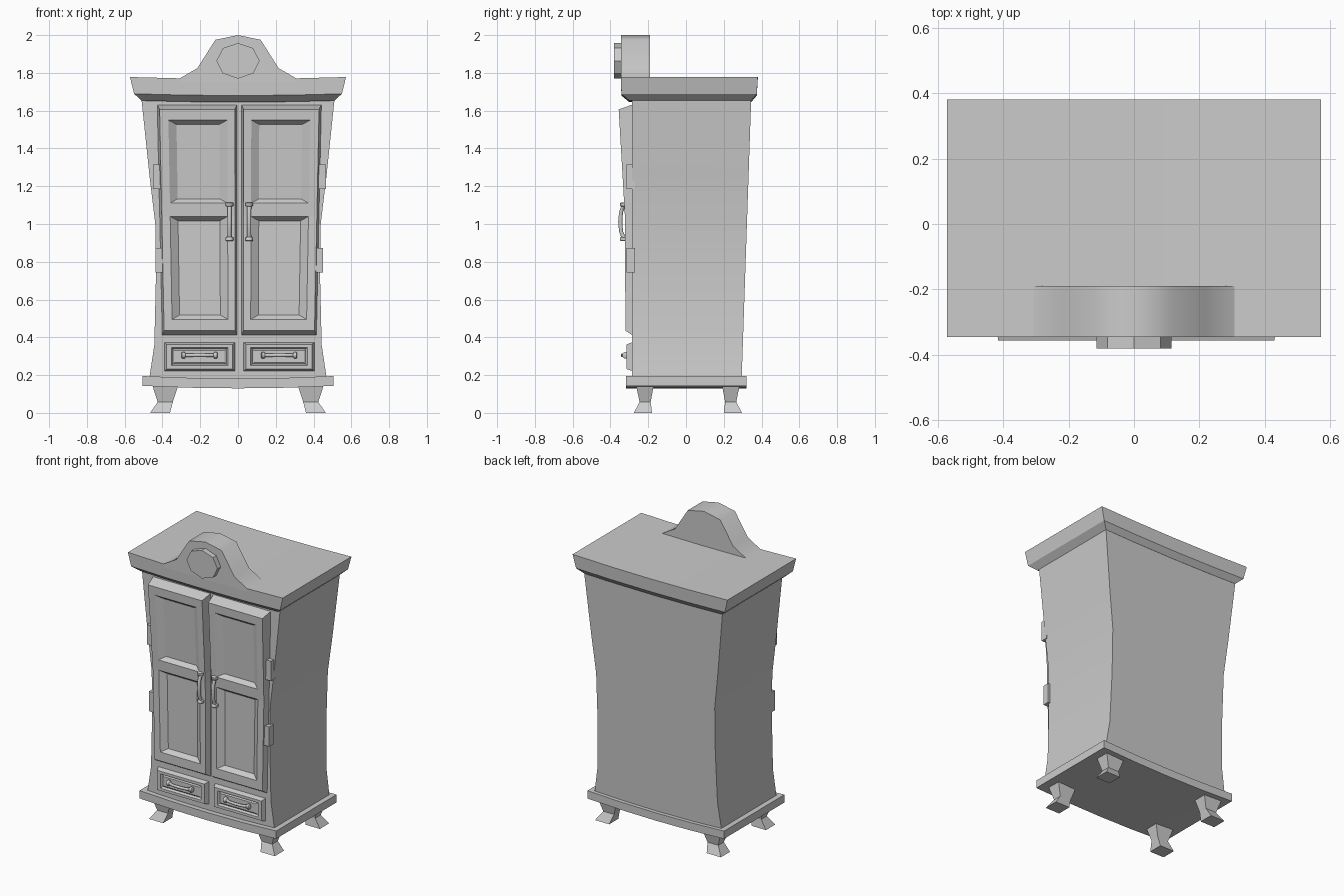
import bpy, bmesh, math
from mathutils import Vector

if "Cube" in bpy.data.objects:
    bpy.data.objects.remove(bpy.data.objects["Cube"])

grey = bpy.data.materials.new("plain grey")
grey.use_nodes = True
grey.diffuse_color = (0.6, 0.6, 0.6, 1)
grey.node_tree.nodes["Principled BSDF"].inputs["Base Color"].default_value = (0.6, 0.6, 0.6, 1)

MID = 0.007      # the front fittings sit slightly off centre
FRONT = -0.285   # front plane of the carcass


def finish(name, bm, smooth=0):
    """Turn a bmesh into an object, smoothing edges below an angle in degrees."""
    bmesh.ops.recalc_face_normals(bm, faces=bm.faces)
    for f in bm.faces:
        f.smooth = smooth > 0
    for e in bm.edges:
        e.smooth = e.calc_face_angle(4) < math.radians(smooth)
    mesh = bpy.data.meshes.new(name)
    bm.to_mesh(mesh)
    bm.free()
    mesh.materials.append(grey)
    ob = bpy.data.objects.new(name, mesh)
    bpy.context.collection.objects.link(ob)
    return ob


def loft(rings):
    """Closed skin through rings of points."""
    bm = bmesh.new()
    loops = [[bm.verts.new(p) for p in ring] for ring in rings]
    n = len(loops[0])
    for a, b in zip(loops, loops[1:]):
        for i in range(n):
            j = (i + 1) % n
            bm.faces.new((a[i], a[j], b[j], b[i]))
    bm.faces.new(loops[0])
    bm.faces.new(loops[-1])
    return bm


def rect(x0, x1, y0, y1, z):
    return [(x0, y0, z), (x1, y0, z), (x1, y1, z), (x0, y1, z)]


def box(name, x0, x1, y0, y1, z0, z1):
    return finish(name, loft([rect(x0, x1, y0, y1, z0), rect(x0, x1, y0, y1, z1)]))


def prism(name, outline, y0, y1, smooth):
    return finish(name, loft([[(x, y, z) for x, z in outline] for y in (y0, y1)]), smooth)


def sagging(name, rings, half, drop):
    """Moulding whose middle hangs a little lower than its ends."""
    bm = loft(rings)
    for k in (-0.5, 0, 0.5):
        bmesh.ops.bisect_plane(bm, geom=bm.verts[:] + bm.edges[:] + bm.faces[:],
                               plane_co=(k * half, 0, 0), plane_no=(1, 0, 0))
    for v in bm.verts:
        v.co.z -= drop * max(0, 1 - (v.co.x / half) ** 2)
    return finish(name, bm, 30)


def panelled(name, side, xs, zs, cells, shape, bevel, inset, steps):
    """Raised front with recessed cells; shape(x, z) gives final x and y."""
    bm = bmesh.new()
    grid = [[bm.verts.new((x, 0, z)) for x in xs] for z in zs]
    panels = []
    for r in range(len(zs) - 1):
        for c in range(len(xs) - 1):
            f = bm.faces.new((grid[r][c], grid[r][c + 1], grid[r + 1][c + 1], grid[r + 1][c]))
            if (c, r) in cells:
                panels.append(f)
    # outer bevel running back to the carcass
    rim = [e for e in bm.edges if e.is_boundary]
    new = bmesh.ops.extrude_edge_only(bm, edges=rim)["geom"]
    back = {v for v in new if isinstance(v, bmesh.types.BMVert)}
    for v in back:
        for axis, ends, d in ((0, xs, bevel[0]), (2, zs, bevel[1])):
            if abs(v.co[axis] - ends[0]) < 1e-5:
                v.co[axis] -= d
            elif abs(v.co[axis] - ends[-1]) < 1e-5:
                v.co[axis] += d
    # sunken panels with sloping sides
    depth = {}
    for f in panels:
        sunk = 0
        for step in steps:
            bmesh.ops.inset_individual(bm, faces=[f], thickness=0.005, use_even_offset=True)
            mid = f.calc_center_median()
            sunk += step
            for v in f.verts:
                v.co.x -= math.copysign(inset[0], v.co.x - mid.x)
                v.co.z -= math.copysign(inset[1], v.co.z - mid.z)
                depth[v] = sunk
    for v in bm.verts:
        x, y = shape(v.co.x, v.co.z)
        y = FRONT + 0.005 if v in back else y + depth.get(v, 0)
        v.co = (side * x + MID, y, v.co.z)
    return finish(name, bm)


def handle(name, centre, half, upright):
    """Bowed pull with a thick collar at each end."""
    stations = [(-1, 0, .017), (-.97, 0, .022), (-.82, 0, .022), (-.78, .004, .013),
                (-.5, .016, .011), (0, .02, .012)]
    stations += [(-t, d, r) for t, d, r in stations[-2::-1]]
    rings = []
    for t, out, r in stations:
        ring = []
        for i in range(8):
            a = math.tau * (i + 0.5) / 8
            u, w = r * math.cos(a), r * math.sin(a) - out
            ring.append(Vector(centre) + (Vector((u, w, t * half)) if upright
                                          else Vector((t * half, w * .8, u * .8))))
        rings.append(ring)
    return finish(name, loft(rings), 50)


# carcass: waisted sides, back leaning outwards
finish("cabinet_body", loft([rect(-w, w, FRONT, 0.295 + 0.034 * (z - 0.19), z) for w, z in
                             ((.47, .18), (.443, .36), (.435, .7), (.438, 1.0), (.468, 1.25), (.512, 1.67))]), 30)

# cornice and base
sagging("cornice", [rect(-.51, .51, -.30, .345, 1.655), rect(-.55, .55, -.342, .375, 1.69),
                    rect(-.572, .572, -.345, .38, 1.778)], .57, .01)
sagging("base_plinth", [rect(-.505, .505, -.318, .32, .143), rect(-.505, .505, -.318, .32, .195)], .505, .013)

# crest with medallion
half_crest = [(.31, 1.77), (.215, 1.825), (.12, 1.975)]
crest = half_crest + [(0, 2)] + [(-x, z) for x, z in half_crest[::-1]]
prism("crest", [(-.31, 1.75)] + [(.31, 1.75)] + crest, -.345, -.19, 50)
prism("crest_medallion", [(.114 * math.cos(i * math.tau / 8), 1.864 + .094 * math.sin(i * math.tau / 8))
                          for i in range(8)], -.38, -.3, 0)


def door_shape(x, z):
    lean = .035 * max(0, (z - 1.0) / .6)
    return x * (1 + .06 * (z - .43) / 1.17), -.321 - lean


def drawer_shape(x, z):
    return x, -.314


for side, word in ((1, "left"), (-1, "right")):
    # doors
    panelled(word + "_door", side, [.022, .06, .355, .398], [.435, .495, 1.04, 1.11, 1.55, 1.607],
             ((1, 1), (1, 3)), door_shape, (.012, .026), (.035, .018), (.028,))
    handle(word + "_door_handle", (side * .052 + MID, -.328, 1.012), .103, True)
    # drawers
    panelled(word + "_drawer", side, [.035, .06, .36, .385], [.232, .25, .345, .363],
             ((1, 1),), drawer_shape, (.014, .012), (.004, .003), (.014, -.006))
    handle(word + "_drawer_handle", (side * .211 + MID, -.32, .305), .095, False)
    # hinges
    for place, z, x in (("upper", 1.25, .438), ("lower", .808, .424)):
        box(f"{word}_{place}_hinge", side * x + MID - .02, side * x + MID + .02,
            -.315, -.27, z - .066, z + .066)
    # flared legs
    for end, row in ((-1, "front"), (1, "back")):
        sections = ((.36, .465, .19, .286, 0), (.345, .425, .197, .256, .058), (.315, .455, .18, .275, .15))
        finish(f"{row}_{word}_leg", loft([rect(side * a, side * b, end * c + .01, end * d + .01, z)
                                          for a, b, c, d, z in sections]))
